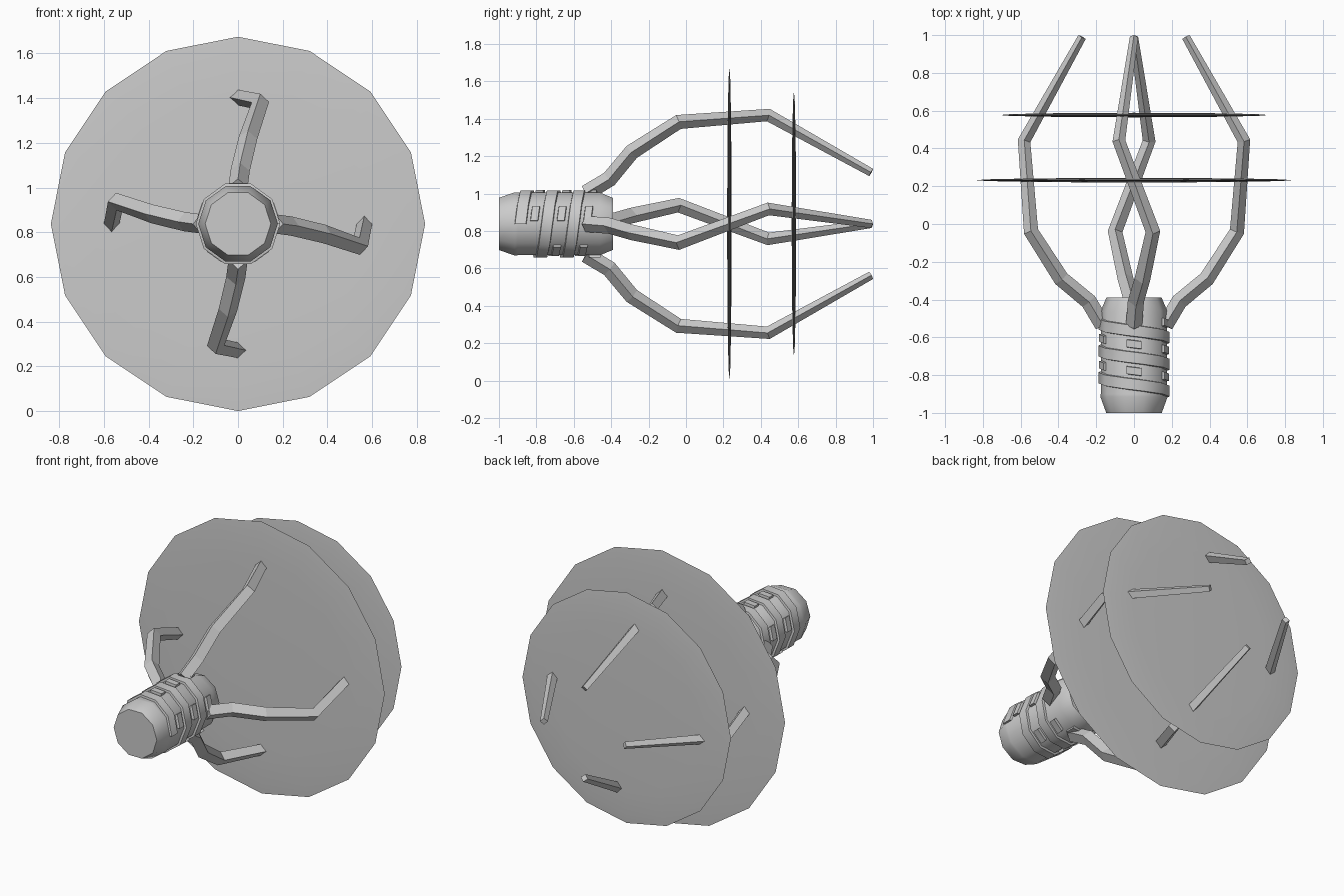
import bpy, bmesh, math
from mathutils import Vector, Matrix

if "Cube" in bpy.data.objects:
    bpy.data.objects.remove(bpy.data.objects["Cube"])

CZ = 0.8375   # height of the long axis, which runs along y
SIDES = 10

grey = bpy.data.materials.new("plain grey")
grey.diffuse_color = (0.6, 0.6, 0.6, 1)
grey.use_nodes = True
grey.node_tree.nodes["Principled BSDF"].inputs["Base Color"].default_value = grey.diffuse_color


def finish(bm, name, smooth=None):
    bmesh.ops.recalc_face_normals(bm, faces=bm.faces)
    me = bpy.data.meshes.new(name)
    bm.to_mesh(me)
    bm.free()
    me.materials.append(grey)
    ob = bpy.data.objects.new(name, me)
    bpy.context.collection.objects.link(ob)
    if smooth:
        bpy.ops.object.select_all(action='DESELECT')
        ob.select_set(True)
        bpy.context.view_layer.objects.active = ob
        bpy.ops.object.shade_smooth_by_angle(angle=math.radians(smooth))
    return ob


def skin(bm, rings):
    """Bridge closed rings of points and cap both ends."""
    vs = [[bm.verts.new(p) for p in r] for r in rings]
    n = len(vs[0])
    for a, b in zip(vs, vs[1:]):
        for i in range(n):
            j = (i + 1) % n
            bm.faces.new((a[i], a[j], b[j], b[i]))
    bm.faces.new(vs[0])
    bm.faces.new(vs[-1])


def polar(a, r, y):
    return Vector((r * math.cos(a), y, CZ + r * math.sin(a)))


# Ten-sided base plug with tapered ends
bm = bmesh.new()
profile = [(-1.0, 0.147), (-0.915, 0.178), (-0.9, 0.176), (-0.46, 0.176), (-0.39, 0.146)]
skin(bm, [[polar(math.tau * i / SIDES, r, y) for i in range(SIDES)] for y, r in profile])
finish(bm, "base_plug", 40)

# Spiral thread round the plug
PITCH, Y0, STEPS = 0.142, -0.885, 28


def thread_ring(i, w, r, shift=0.0):
    a = math.tau * i / SIDES
    y = Y0 + shift + PITCH * i / SIDES
    return [polar(a, 0.15, y - w), polar(a, r, y - w * 0.8),
            polar(a, r, y + w * 0.8), polar(a, 0.15, y + w)]


bm = bmesh.new()
skin(bm, [thread_ring(i, 0.036, 0.189) for i in range(STEPS + 1)])
finish(bm, "spiral_thread", 40)

# Raised blocks in the groove between the thread turns
bm = bmesh.new()
for i in range(0, STEPS - 4, 2):
    skin(bm, [thread_ring(i + t, 0.024, 0.187, PITCH / 2) for t in (0.15, 0.85)])
finish(bm, "thread_blocks")

# Two thin lens-shaped discs
for name, y, rad in (("large_disc", 0.232, 0.8375), ("small_disc", 0.577, 0.71)):
    bm = bmesh.new()
    bmesh.ops.create_uvsphere(bm, u_segments=16, v_segments=8, radius=1)
    m = (Matrix.Translation((0, y, CZ)) @ Matrix.Rotation(math.radians(90), 4, 'X')
         @ Matrix.Diagonal((rad, rad, 0.012, 1)))
    bmesh.ops.transform(bm, matrix=m, verts=bm.verts)
    finish(bm, name, 60)

# Four bent arms: sideways offset, y, distance from axis, half width
path = [(0.0, -0.535, 0.165, 0.043), (0.01, -0.41, 0.24, 0.043),
        (0.045, -0.29, 0.385, 0.042), (0.10, -0.04, 0.545, 0.039),
        (-0.08, 0.44, 0.582, 0.034), (0.0, 0.99, 0.275, 0.022)]
pts = [Vector((x, y, r)) for x, y, r, w in path]
rings = []
for k, p in enumerate(pts):
    d_in = (p - pts[max(k - 1, 0)]).normalized()
    d_out = (pts[min(k + 1, len(pts) - 1)] - p).normalized()
    t = (d_in + d_out).normalized()
    u = Vector((1, 0, 0))
    u = (u - t * u.dot(t)).normalized()
    v = t.cross(u)
    w = path[k][3]
    rings.append([p + u * w, p + v * w, p - u * w, p - v * w])

for k, side in enumerate(("top", "right", "bottom", "left")):
    bm = bmesh.new()
    m = Matrix.Translation((0, 0, CZ)) @ Matrix.Rotation(math.radians(90 * k), 4, 'Y')
    skin(bm, [[m @ p for p in r] for r in rings])
    finish(bm, side + "_arm")
